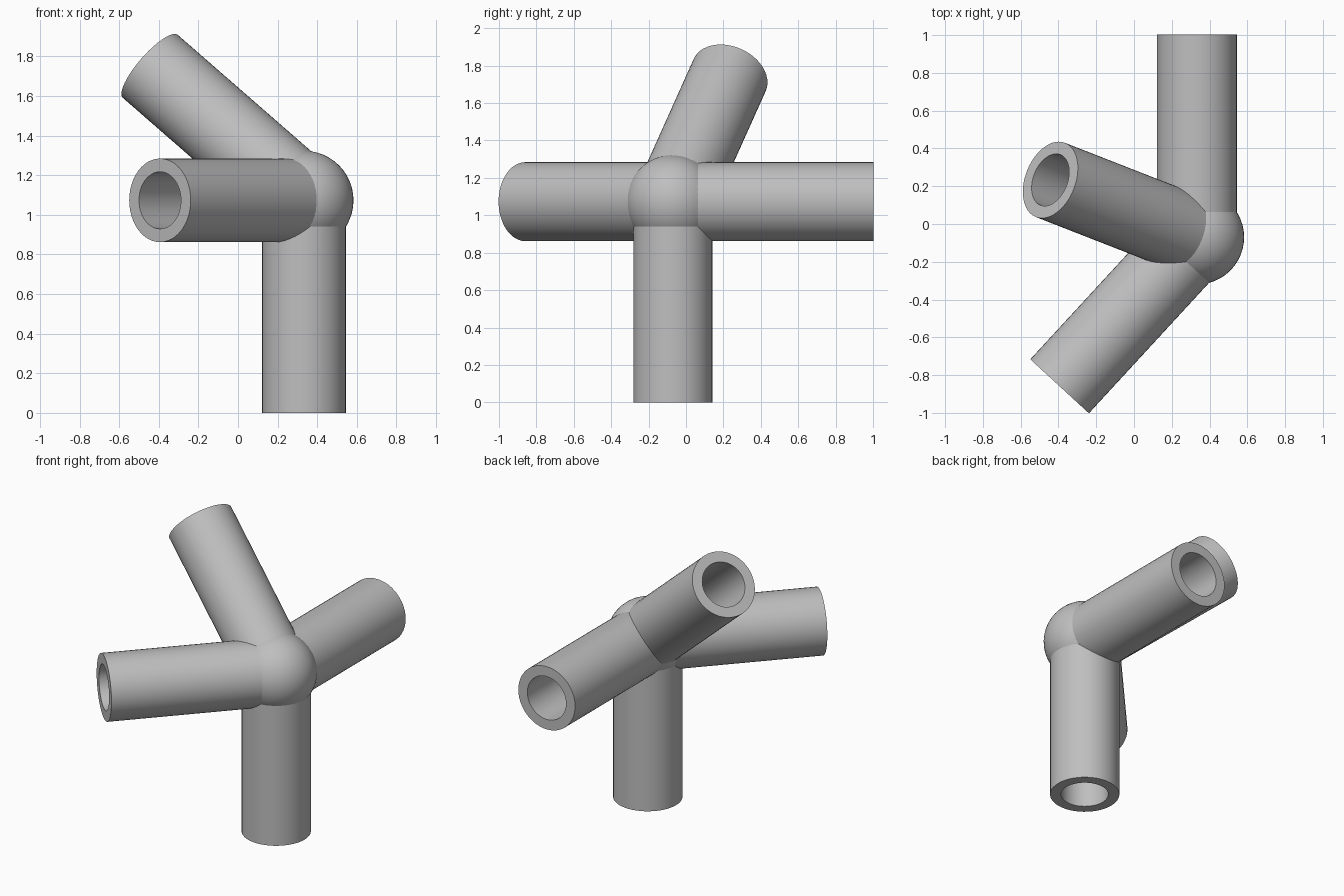
import bpy
import bmesh
import math
from mathutils import Vector

cube = bpy.data.objects.get("Cube")
if cube:
    bpy.data.objects.remove(cube, do_unlink=True)

HUB = Vector((0.333, -0.07, 1.073))
OUTER, BORE, LENGTH, FLOOR = 0.211, 0.144, 1.073, 0.27
SIDES = 48

grey = bpy.data.materials.new("plain grey")
grey.use_nodes = True
colour = (0.52, 0.52, 0.52, 1)
grey.diffuse_color = colour
grey.node_tree.nodes["Principled BSDF"].inputs["Base Color"].default_value = colour


def finish(bm, name, direction=Vector((0, 0, 1))):
    """Turn a bmesh into a smooth-shaded object sitting at the hub."""
    bmesh.ops.recalc_face_normals(bm, faces=bm.faces)
    mesh = bpy.data.meshes.new(name)
    bm.to_mesh(mesh)
    bm.free()
    mesh.materials.append(grey)
    obj = bpy.data.objects.new(name, mesh)
    bpy.context.collection.objects.link(obj)
    obj.location = HUB
    obj.rotation_euler = direction.to_track_quat("Z", "Y").to_euler()
    bpy.ops.object.select_all(action="DESELECT")
    obj.select_set(True)
    bpy.context.view_layer.objects.active = obj
    bpy.ops.object.shade_smooth_by_angle(angle=math.radians(35))


def socket(name, direction):
    """Spin a wall profile into a tube with a blind bore."""
    bm = bmesh.new()
    profile = [(0, 0), (OUTER, 0), (OUTER, LENGTH), (BORE, LENGTH), (BORE, FLOOR), (0, FLOOR)]
    verts = [bm.verts.new((r, 0, z)) for r, z in profile]
    edges = [bm.edges.new(pair) for pair in zip(verts, verts[1:])]
    bmesh.ops.spin(bm, geom=verts + edges, cent=(0, 0, 0), axis=(0, 0, 1),
                   angle=math.tau, steps=SIDES)
    bmesh.ops.remove_doubles(bm, verts=bm.verts, dist=0.0001)
    finish(bm, name, Vector(direction))


# Round hub where the sockets meet
ball = bmesh.new()
bmesh.ops.create_uvsphere(ball, u_segments=SIDES, v_segments=SIDES // 2, radius=0.25)
finish(ball, "hub_ball")

# Four open sockets
socket("lower_socket", (0, 0, -1))
socket("back_socket", (0, 1, 0))
socket("front_socket", (-0.723, -0.785, 0))
socket("upper_socket", (-0.78, 0.305, 0.68))
